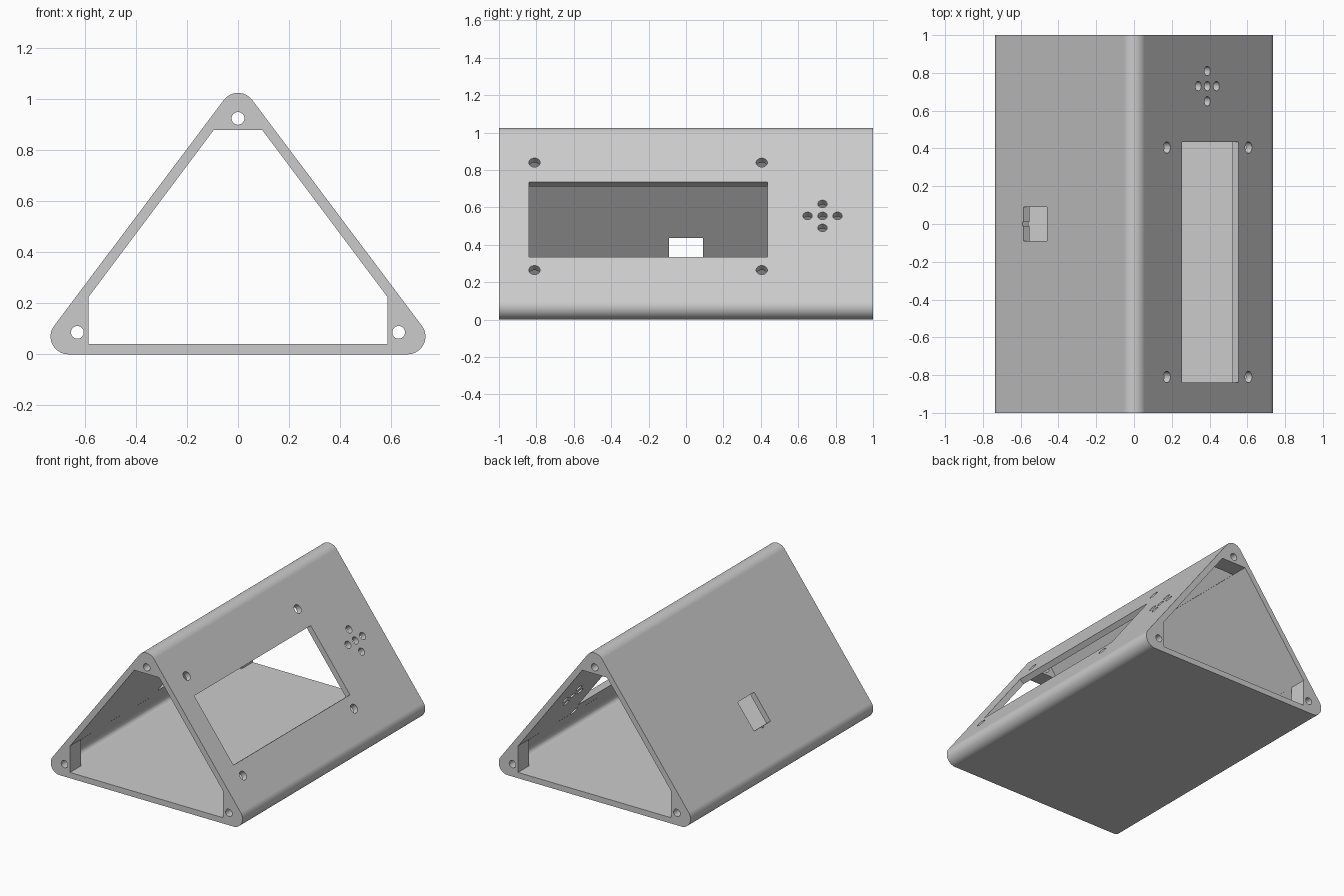
import bpy, bmesh, math
from mathutils import Matrix, Vector

cube = bpy.data.objects.get("Cube")
if cube:
    bpy.data.objects.remove(cube, do_unlink=True)

WALL = 0.04          # wall thickness
RADIUS = 0.07        # outer corner radius
CENTRES = [(0.665, 0.07), (0, 0.955), (-0.665, 0.07)]
OUTER = 0.644        # distance of the sloped faces from the origin
INNER = OUTER - WALL
BLOCK = 0.12         # depth of the corner blocks at each end


def new_object(name, bm):
    bmesh.ops.recalc_face_normals(bm, faces=bm.faces)
    mesh = bpy.data.meshes.new(name)
    bm.to_mesh(mesh)
    bm.free()
    obj = bpy.data.objects.new(name, mesh)
    bpy.context.collection.objects.link(obj)
    return obj


def prism(name, points, half):
    """Extrude an x-z profile along y from -half to half."""
    bm = bmesh.new()
    face = bm.faces.new([bm.verts.new((x, -half, z)) for x, z in points])
    extruded = bmesh.ops.extrude_face_region(bm, geom=[face])["geom"]
    verts = [v for v in extruded if isinstance(v, bmesh.types.BMVert)]
    bmesh.ops.translate(bm, verts=verts, vec=(0, 2 * half, 0))
    return new_object(name, bm)


def rounded_triangle(radius, steps=24):
    """Triangle profile with an arc around each corner centre."""
    slope = math.atan2(0.6, 0.8)
    starts = [-math.pi / 2, slope, math.pi - slope]
    ends = [slope, math.pi - slope, 1.5 * math.pi]
    points = []
    for (cx, cz), a, b in zip(CENTRES, starts, ends):
        for i in range(steps + 1):
            t = a + (b - a) * i / steps
            points.append((cx + radius * math.cos(t), cz + radius * math.sin(t)))
    return points


def wall_frame(side, y, z):
    """Frame on a sloped wall: local x along y, local y up the slope, local z outward."""
    along, up = Vector((0, side, 0)), Vector((-0.6 * side, 0, 0.8))
    out = Vector((0.8 * side, 0, 0.6))
    matrix = Matrix((along, up, out)).transposed().to_4x4()
    matrix.translation = (side * (OUTER - 0.6 * z) / 0.8, y, z)
    return matrix


def box_cutter(matrix, width, height):
    bm = bmesh.new()
    bmesh.ops.create_cube(bm, size=1, matrix=matrix @ Matrix.Diagonal((width, height, 0.16, 1)))
    return new_object("box_cutter", bm)


def hole_cutter(matrix, radius, depth=0.16):
    bm = bmesh.new()
    bmesh.ops.create_cone(bm, cap_ends=True, segments=32, radius1=radius,
                          radius2=radius, depth=depth, matrix=matrix)
    return new_object("hole_cutter", bm)


# Triangular housing and its hollow
housing = prism("housing", rounded_triangle(RADIUS), 1)
cutters = [prism("cavity_cutter", rounded_triangle(RADIUS - WALL), 1 - BLOCK)]

# End openings, leaving a block in each corner
side_x, top_z = 0.587, 0.88
side_z = (INNER - 0.8 * side_x) / 0.6
top_x = (INNER - 0.6 * top_z) / 0.8
half_profile = [(side_x, WALL), (side_x, side_z), (top_x, top_z)]
opening = half_profile + [(-x, z) for x, z in reversed(half_profile)]
cutters.append(prism("opening_cutter", opening, 1.1))

# Lengthwise screw holes through the corner blocks
for x, z in [(0.63, 0.086), (0, 0.925), (-0.63, 0.086)]:
    turn = Matrix.Translation((x, 0, z)) @ Matrix.Rotation(math.pi / 2, 4, 'X')
    cutters.append(hole_cutter(turn, 0.025, 2.2))

# Display window with four mounting holes
cutters.append(box_cutter(wall_frame(1, -0.2025, 0.535), 1.275, 0.5))
for y in (-0.81, 0.405):
    for z in (0.265, 0.84):
        cutters.append(hole_cutter(wall_frame(1, y, z), 0.03))

# Cross of sound holes
for dy, dz in [(0, 0), (0.08, 0), (-0.08, 0), (0, 0.064), (0, -0.064)]:
    cutters.append(hole_cutter(wall_frame(1, 0.73 + dy, 0.555 + dz), 0.025))

# Socket slot with a small notch on the opposite wall
cutters.append(box_cutter(wall_frame(-1, 0, 0.3765), 0.18, 0.209))
cutters.append(box_cutter(wall_frame(-1, 0, 0.293), 0.02, 0.02))

# Apply all the cuts
bpy.ops.object.select_all(action='DESELECT')
housing.select_set(True)
bpy.context.view_layer.objects.active = housing
for cutter in cutters:
    cut = housing.modifiers.new("cut", 'BOOLEAN')
    cut.operation = 'DIFFERENCE'
    cut.solver = 'EXACT'
    cut.object = cutter
    bpy.ops.object.modifier_apply(modifier=cut.name)
    bpy.data.objects.remove(cutter, do_unlink=True)

# Plain grey finish
grey = bpy.data.materials.new("light_grey")
grey.use_nodes = True
colour = (0.6, 0.6, 0.6, 1)
grey.diffuse_color = colour
grey.node_tree.nodes["Principled BSDF"].inputs["Base Color"].default_value = colour
housing.data.materials.clear()
housing.data.materials.append(grey)
for polygon in housing.data.polygons:
    polygon.material_index = 0

# Smooth corners, flat walls
bpy.ops.object.shade_smooth_by_angle(angle=math.radians(30))
weighted = housing.modifiers.new("weighted_normals", 'WEIGHTED_NORMAL')
weighted.keep_sharp = True
